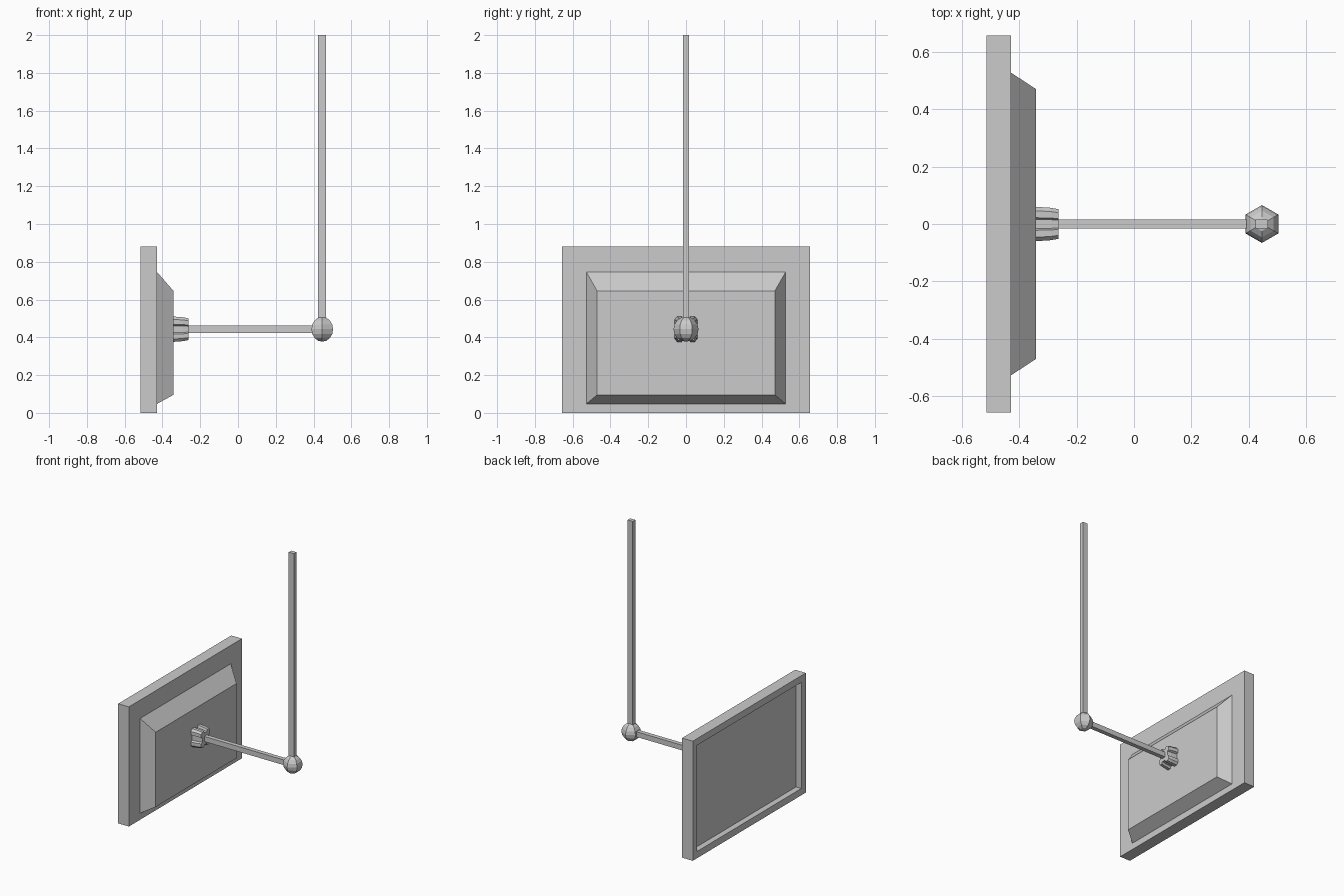
import bpy, bmesh
from mathutils import Vector

if "Cube" in bpy.data.objects:
    bpy.data.objects.remove(bpy.data.objects["Cube"])

ZC = 0.443  # height of the arm axis


def finish(name, bm):
    bmesh.ops.recalc_face_normals(bm, faces=bm.faces)
    me = bpy.data.meshes.new(name)
    bm.to_mesh(me)
    bm.free()
    ob = bpy.data.objects.new(name, me)
    bpy.context.collection.objects.link(ob)
    return ob


def loft_x(name, rings):
    """Skin closed (y, z) rings placed at successive x positions, capping both ends."""
    bm = bmesh.new()
    loops = [[bm.verts.new((x, y, z)) for y, z in pts] for x, pts in rings]
    n = len(loops[0])
    for a, b in zip(loops, loops[1:]):
        for i in range(n):
            j = (i + 1) % n
            bm.faces.new((a[i], a[j], b[j], b[i]))
    bm.faces.new(loops[0])
    bm.faces.new(loops[-1])
    return finish(name, bm)


def rect(hy, z0, z1):
    return [(-hy, z0), (hy, z0), (hy, z1), (-hy, z1)]


def box(name, lo, hi):
    return loft_x(name, [(lo[0], [(lo[1], lo[2]), (hi[1], lo[2]), (hi[1], hi[2]), (lo[1], hi[2])]),
                         (hi[0], [(lo[1], lo[2]), (hi[1], lo[2]), (hi[1], hi[2]), (lo[1], hi[2])])])


# Screen frame with recessed display, lofted from display out around the bezel to the rear
loft_x("screen_frame", [
    (-0.472, rect(0.605, 0.05, 0.83)),
    (-0.515, rect(0.605, 0.05, 0.83)),
    (-0.515, rect(0.657, 0.0, 0.88)),
    (-0.428, rect(0.657, 0.0, 0.88)),
])

# Tapered rear housing
loft_x("rear_housing", [
    (-0.428, rect(0.527, 0.048, 0.745)),
    (-0.341, rect(0.47, 0.096, 0.645)),
])

# Lobed mounting socket: one notched corner repeated by quarter turns
corner = [(0.046, 0.018), (0.060, 0.026), (0.060, 0.052), (0.046, 0.067),
          (0.022, 0.067), (0.016, 0.050)]
lobes = []
for sy, sz, rev in ((1, 1, 1), (-1, 1, -1), (-1, -1, 1), (1, -1, -1)):
    lobes += [(sy * y, sz * z) for y, z in corner[::rev]]


def socket_ring(x, s):
    return x, [(y * s, ZC + z * s) for y, z in lobes]


loft_x("mount_socket", [socket_ring(-0.341, 1.0), socket_ring(-0.29, 0.94), socket_ring(-0.263, 0.86)])

# Horizontal arm and hanging pole
box("arm", (-0.30, -0.016, ZC - 0.019), (0.42, 0.016, ZC + 0.019))
box("ceiling_pole", (0.423, -0.015, ZC), (0.465, 0.015, 2.0))

# Faceted ball joint
bm = bmesh.new()
bmesh.ops.create_uvsphere(bm, u_segments=6, v_segments=8, radius=0.066)
bmesh.ops.translate(bm, verts=bm.verts, vec=Vector((0.446, 0, ZC)))
finish("ball_joint", bm)
